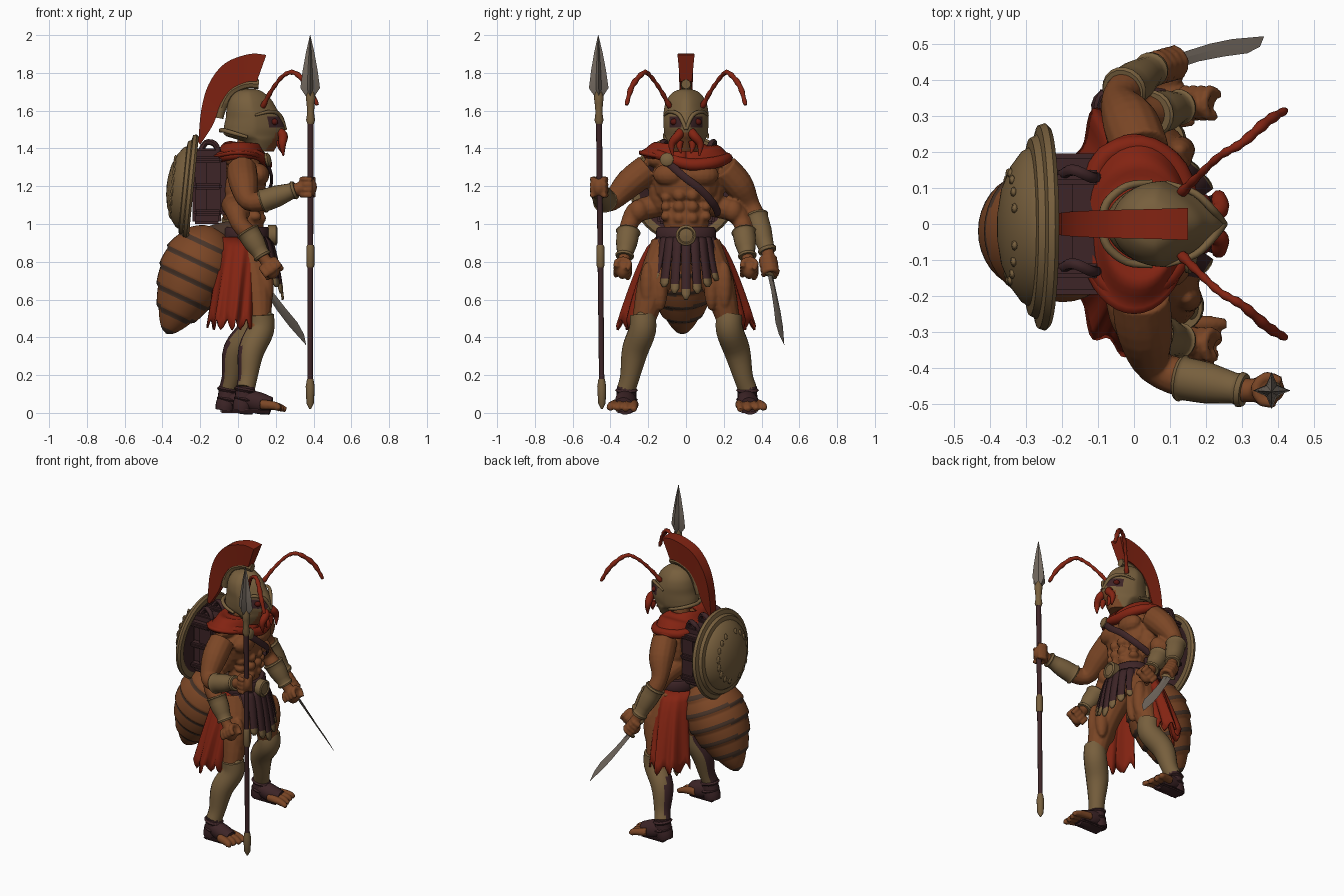
import bpy, bmesh
from math import sin, cos, pi, radians
from mathutils import Vector, Matrix

if bpy.data.objects.get("Cube"):
    bpy.data.objects.remove(bpy.data.objects["Cube"])

def material(name, *rgb):
    m = bpy.data.materials.new(name)
    m.use_nodes = True
    m.diffuse_color = (*rgb, 1)
    bsdf = next(n for n in m.node_tree.nodes if n.type == 'BSDF_PRINCIPLED')
    bsdf.inputs["Base Color"].default_value = (*rgb, 1)
    return m

SKIN, BRONZE = material("tan skin", .2, .062, .019), material("dull bronze", .185, .115, .047)
RED, LEATHER = material("red cloth", .225, .017, .006), material("purple leather", .047, .018, .02)
STEEL, BAND = material("grey steel", .175, .145, .118), material("dark band", .066, .035, .022)
EYE = material("dark red eye", .1, .008, .005)

def done(name, bm, *mats, rule=None, angle=45, thick=0, voxel=0):
    """Turn a bmesh into a finished object."""
    bmesh.ops.recalc_face_normals(bm, faces=bm.faces)
    bm.normal_update()
    for f in bm.faces:
        f.smooth = True
        f.material_index = int(rule(f.calc_center_median(), f.normal)) if rule else 0
    for e in bm.edges:
        e.smooth = e.calc_face_angle(0) < radians(angle)
    me = bpy.data.meshes.new(name)
    bm.to_mesh(me)
    bm.free()
    for m in mats:
        me.materials.append(m)
    ob = bpy.data.objects.new(name, me)
    bpy.context.collection.objects.link(ob)
    if thick:
        ob.modifiers.new("thickness", 'SOLIDIFY').thickness = thick
    if voxel:
        mod = ob.modifiers.new("merge", 'REMESH')
        mod.mode, mod.voxel_size, mod.use_smooth_shade = 'VOXEL', voxel, True

def skin(bm, rings, closed=True):
    """Bridge rows of points; closed rows become capped loops."""
    rows = [[bm.verts.new(p) for p in ring] for ring in rings]
    n = len(rows[0])
    for a, b in zip(rows, rows[1:]):
        for i in range(n if closed else n - 1):
            bm.faces.new((a[i], a[(i + 1) % n], b[(i + 1) % n], b[i]))
    for row in (rows[0], rows[-1]) if closed else ():
        bm.faces.new(row)
    return bm

def spline(pts, n):
    P = [Vector(p) for p in (pts[0], *pts, pts[-1])]
    out = [.5 * (2 * b + (c - a) * t + (2 * a - 5 * b + 4 * c - d) * t * t + (3 * b - a - 3 * c + d) * t ** 3)
           for a, b, c, d in zip(P, P[1:], P[2:], P[3:]) for t in (k / n for k in range(n))]
    return out + [P[-1]]

def tube(bm, pts, sides=14, n=4, flat=1, ref=None):
    """Smooth tube through (x, y, z, radius) points."""
    P = spline(pts, n)
    rings, up = [], ref and Vector(ref)
    for i, p in enumerate(P):
        t = (P[min(i + 1, len(P) - 1)] - P[max(i - 1, 0)]).to_3d().normalized()
        up = up or t.orthogonal()
        up = (up - t * up.dot(t)).normalized()
        rings.append([p.to_3d() + p.w * (up * cos(a) + t.cross(up) * flat * sin(a))
                      for a in (2 * pi * k / sides for k in range(sides))])
    return skin(bm, rings)

def blob(bm, c, r, seg=16):
    bmesh.ops.create_uvsphere(bm, u_segments=seg, v_segments=seg // 2, radius=1,
                              matrix=Matrix.Translation(c) @ Matrix.Diagonal((*r, 1)))

def lathe(bm, prof, base, axis, sides=32, star=1):
    """Spin (radius, height) points about an axis; star pulls in every other side."""
    q = Vector(axis).to_track_quat('Z', 'Y')
    return skin(bm, [[Vector(base) + q @ (Matrix.Rotation(2 * pi * k / sides, 3, 'Z') @ Vector((r * (star if k % 2 else 1), 0, h)))
                      for k in range(sides)] for r, h in prof])

def box(bm, c, size, bevel):
    part = bmesh.ops.create_cube(bm, size=1, matrix=Matrix.Translation(c) @ Matrix.Diagonal((*size, 1)))
    bmesh.ops.bevel(bm, geom=list({e for v in part["verts"] for e in v.link_edges}), offset=bevel, segments=2, affect='EDGES')

new = bmesh.new
# Limb paths; the body faces +x
spear_arm = [(.02, -.2, 1.295, .08), (.03, -.3, 1.215, .078), (.06, -.395, 1.12, .052), (.17, -.435, 1.135, .055),
             (.3, -.46, 1.18, .034), (.36, -.46, 1.2, .036)]
sword_arm = [(.02, .2, 1.295, .08), (-.01, .28, 1.205, .078), (-.04, .34, 1.1, .052), (-.01, .385, 1, .053),
             (.05, .43, .86, .034), (.075, .44, .8, .036)]
legs = {-1: [(.04, -.09, .88, .1), (.095, -.17, .68, .088), (.11, -.23, .47, .06), (.07, -.27, .33, .06), (.04, -.315, .1, .04)],
        1: [(.04, .09, .88, .1), (.075, .17, .68, .088), (.06, .23, .47, .06), (-.01, .27, .33, .06), (-.05, .325, .1, .04)]}
low_arms = [[(-.03, s * .13, 1.1, .06), (-.01, s * .25, 1.07, .06), (.01, s * .3, 1, .047), (.07, s * .31, .93, .048),
             (.13, s * .325, .83, .032), (.16, s * .33, .79, .034)] for s in (1, -1)]
arms = [spear_arm, sword_arm, *low_arms]

# Muscular body, merged into one surface
bm = new()
for c, r in (((.04, 0, 1.22), (.11, .18, .15)), ((.05, 0, 1.03), (.09, .125, .15)), ((.04, 0, .9), (.11, .15, .1))):
    blob(bm, c, r)
tube(bm, [(.02, 0, 1.28, .09), (.05, 0, 1.4, .065), (.08, 0, 1.5, .06)])
for s in (1, -1):
    for c, r in (((.105, .085, 1.26), (.062, .09, .062)), ((0, .135, 1.18), (.07, .065, .13)), ((0, .11, 1.34), (.07, .11, .05))):
        blob(bm, (c[0], s * c[1], c[2]), r)
    for k in range(3):
        blob(bm, (.122 - .004 * k, s * .035, 1.15 - .06 * k), (.035, .034, .032))
        blob(bm, (.09, s * .105, 1.14 - .05 * k), (.035, .03, .026))
    tube(bm, legs[s])
    for dx, dy in ((.05, .035), (.05, -.035), (-.04, 0)):
        blob(bm, (legs[s][1][0] + dx, legs[s][1][1] + dy, .67), (.045, .04, .13))
    fx, fy = legs[s][4][:2]
    for k in range(4):
        y = fy + s * (k - 1.2) * .032
        tube(bm, [(fx + .08, y, .045, .028), (fx + .16, y + s * .008 * k, .036, .023), (fx + .215 - .014 * k, y + s * .012 * k, .016, .015)], 8)
for arm in arms:
    tube(bm, arm)
    blob(bm, Vector(arm[1][:3]) + Vector((.025, 0, 0)), (.052, .052, .06))
# Hands: palm and four fingers curled about a grip
for c, g in (((.375, -.46, 1.195), (0, 0, 1)), ((.085, .44, .775), (.55, .15, -.8)),
             ((.18, .335, .76), (.7, 0, .5)), ((.18, -.335, .76), (.7, 0, .5))):
    c, g = Vector(c), Vector(g).normalized()
    blob(bm, c, (.044, .038, .052))
    u = (Vector((0, 1, 0)) - g * g.y).normalized()
    for k in range(4):
        o = c + g * (k - 1.5) * .028
        tube(bm, [(*(o + .038 * (u * cos(a) + g.cross(u) * sin(a))), .015) for a in (-1, .2, 1.4, 2.6, 3.6)], 8, 2)
done("body", bm, SKIN, voxel=.008)

# Bracers
for name, arm in zip(("spear_arm", "sword_arm", "low_arm_a", "low_arm_b"), arms):
    a, b = Vector(arm[3][:3]), Vector(arm[4][:3])
    cuff = [(-.35, .06), (-.28, .066), (-.2, .06), (.3, .057), (.85, .043), (.95, .05), (1.05, .046)]
    done(name + "_bracer", tube(new(), [(*a.lerp(b, t), r) for t, r in cuff], 18, 2), BRONZE)

for s, tag in ((1, "sword_side"), (-1, "spear_side")):
    # Greave with a raised knee guard
    L = [Vector(p) for p in legs[s]]
    bm = tube(new(), [L[2] + Vector((.012, 0, .05, .008)), L[2] + Vector((.01, 0, -.03, .012)), L[3] + Vector((0, 0, 0, .01)),
                      L[3].lerp(L[4], .6) + Vector((0, 0, 0, .004)), L[4] + Vector((0, 0, .03, .01))], 20)
    blob(bm, L[2].to_3d() + Vector((.05, 0, 0)), (.03, .05, .07))
    done(tag + "_greave", bm, BRONZE, LEATHER, rule=lambda c, n: n.x < -.75)
    # Sandal
    fx, fy = L[4].x, L[4].y
    bm = new()
    box(bm, (fx + .045, fy + s * .008, .01), (.18, .095, .02), .008)
    tube(bm, [(fx - .02, fy, .012, .05), (fx - .015, fy, .04, .054), (fx - .005, fy, .08, .053), (fx, fy, .14, .051)])
    tube(bm, [(fx, fy, .075, .05), (fx + .07, fy + s * .005, .052, .055), (fx + .135, fy + s * .012, .036, .045)], flat=1.1)
    for z in (.07, .12):
        lathe(bm, [(.05, -.012), (.061, 0), (.05, .012)], (fx - .002, fy, z), (.2, 0, 1), 16)
    done(tag + "_sandal", bm, LEATHER)
    # Ragged red skirt panel
    rows = []
    for t in (k / 8 for k in range(9)):
        ring = [(radians(48 + i * 4), 1 + .06 * t * sin(11 * radians(i * 4)), i) for i in range(26)]
        rows.append([(.02 - .05 * t + (.13 + .03 * t) * f * cos(a), s * (.16 + .19 * t ** .65) * f * sin(a),
                      .93 - .46 * t + .03 * t * sin(5 * i)) for a, f, i in ring])
    done(tag + "_skirt", skin(new(), rows, False), RED, thick=.012, angle=70)
    # Jointed antenna, mandible and eye
    path = spline([(.13, s * .085, 1.62, .015), (.18, s * .135, 1.71, .011), (.24, s * .19, 1.785, .011), (.3, s * .225, 1.8, .013),
                   (.37, s * .285, 1.73, .015), (.42, s * .315, 1.63, .01)], 4)
    done(tag + "_antenna", tube(new(), [(*p.to_3d(), p.w * (1.12 if i % 2 else .85)) for i, p in enumerate(path)], 10, 2), RED)
    bm = tube(new(), [(.2, s * .02, 1.5, .022), (.238, s * .04, 1.47, .025), (.235, s * .075, 1.425, .02), (.24, s * .07, 1.36, .004)], 10)
    tube(bm, [(.22, s * .03, 1.44, .018), (.225, s * .035, 1.41, .016), (.235, s * .025, 1.375, .004)], 8)
    done(tag + "_mandible", bm, RED)
    bm = new()
    blob(bm, (.193, s * .061, 1.54), (.02, .022, .018))
    done(tag + "_eye", bm, EYE)
    # Brow ridge and neck guard rim
    bm = tube(new(), [(.09, s * .115, 1.575, .006), (.17, s * .085, 1.595, .01), (.222, s * .035, 1.575, .011), (.25, 0, 1.5, .01)], 10)
    tube(bm, [(.05, s * .115, 1.46, .008), (-.02, s * .105, 1.48, .011), (-.075, s * .06, 1.495, .012), (-.09, 0, 1.495, .012)], 10)
    done(tag + "_helmet_trim", bm, BRONZE)

# Helmet: egg-shaped rings with a pointed front, open at eyes and mouth
levels = [(1.715, .04, .09, .02), (1.7, -.01, .13, .065), (1.66, -.045, .175, .1), (1.61, -.06, .205, .116), (1.56, -.065, .235, .119),
          (1.51, -.075, .25, .118), (1.47, -.07, .24, .112), (1.44, .01, .22, .098), (1.385, .06, .19, .07)]
rings = [[((b + f) / 2 + (f - b) / 2 * cos(a), r * sin(a) * (1 - .35 * max(0, cos(a))), z)
          for a in (2 * pi * k / 64 for k in range(64))] for z, b, f, r in spline(levels, 5)]

def face_part(c, n):
    if c.x > .1 and .026 < abs(c.y) < .09 and 1.512 < c.z < 1.572:
        return 1
    return 2 if c.x > .1 and abs(c.y) < .06 and c.z < 1.485 else 0

done("helmet", skin(new(), rings), BRONZE, LEATHER, SKIN, angle=60, rule=face_part)

# Crest and its holder
outer = spline([(.15, 0, 1.895), (.06, 0, 1.9), (-.07, 0, 1.85), (-.155, 0, 1.74), (-.195, 0, 1.6), (-.21, 0, 1.43)], 4)
inner = spline([(.1, 0, 1.755), (.04, 0, 1.75), (-.04, 0, 1.71), (-.095, 0, 1.63), (-.13, 0, 1.53), (-.2, 0, 1.42)], 4)
rings = []
for i, (o, p) in enumerate(zip(outer, inner)):
    w = Vector((0, .045 - .0008 * i, 0))
    rings.append([o + w, o - w, p - w * .7, p + w * .7])
done("crest", skin(new(), rings), RED)
done("crest_holder", tube(new(), [(.11, 0, 1.74, .026), (.04, 0, 1.74, .026), (-.04, 0, 1.7, .026), (-.085, 0, 1.62, .026),
                                  (-.1, 0, 1.56, .022)], 8), BRONZE)

# Shoulder mantle with folds, rolled edge and clasp
rows = [[(.03 - .03 * t + (.085 + .075 * t) * cos(a), (.085 + .165 * t) * sin(a),
          1.43 - .055 * t * t - .015 * t * sin(a) - .045 * t * cos(a) ** 2 + .01 * sin(9 * t + 3 * sin(a)))
         for a in (2 * pi * i / 40 for i in range(41))] for t in (k / 10 for k in range(11))]
done("mantle", skin(new(), rows, False), RED, thick=.02, angle=80)
done("mantle_roll", tube(new(), [(.13, -.1, 1.35, .026), (.15, .02, 1.315, .032), (.12, .15, 1.325, .032), (.02, .22, 1.35, .026),
     (-.1, .16, 1.35, .03), (-.12, -.08, 1.35, .03), (-.03, -.2, 1.365, .026), (.08, -.16, 1.37, .026), (.13, -.1, 1.35, .026)], 12), RED)
done("clasp", lathe(new(), [(.036, 0), (.036, .012), (.022, .022), (.001, .024)], (.15, -.1, 1.34), (1, -.2, .2), 20), BRONZE)
done("chest_strap", tube(new(), [(.15, -.1, 1.33, .02), (.178, -.01, 1.25, .02), (.165, .08, 1.18, .02), (.11, .15, 1.1, .02),
                                 (.02, .17, 1.05, .02)], 8, flat=.4, ref=(0, .7, 1)), LEATHER)

# Belt, buckle and front strips with bronze tips
rings = [[(.045 + r * cos(a), (r + .035) * sin(a), z) for a in (2 * pi * k / 40 for k in range(40))]
         for z, r in ((.9, .118), (.91, .126), (.975, .122), (.985, .112))]
done("belt", skin(new(), rings), LEATHER)
done("buckle", lathe(new(), [(.054, -.03), (.054, .014), (.042, .02), (.036, .014), (.001, .02)], (.188, 0, .94), (1, 0, 0)), BRONZE)
for i in range(-4, 5):
    a, low, rows = radians(i * 17), .6 + .034 * abs(i), []
    for t in (k / 12 for k in range(13)):
        c = Vector((.045 + (.125 + .075 * t ** .6) * cos(a), (.16 + .055 * t) * sin(a), .93 + (low - .93) * t))
        w = Vector((-sin(a), cos(a), 0)) * (.023 if t < 1 else .008)
        rows.append([c - w, c, c + w])
    done("skirt_strip", skin(new(), rows, False), LEATHER, BRONZE, thick=.014, rule=lambda c, n: c.z < low + .045)

# Banded abdomen and its stalk
base, axis = Vector((-.115, -.02, .98)), Vector((-.26, 0, -.55)).normalized()
prof = [(max(.002, .216 * sin(pi * t ** .8) ** .62 * (1 - .25 * t) + .012 * ((t * 6) % 1 - .5)), .62 * t) for t in (k / 48 for k in range(49))]
done("abdomen", lathe(new(), prof, base, axis, 36), SKIN, BAND, angle=60,
     rule=lambda c, n: ((c - base).dot(axis) / .62 * 6 + .12 * sin(9 * c.y)) % 1 > .72)
done("abdomen_stalk", tube(new(), [(.02, 0, .95, .07), (-.08, 0, .95, .06), (-.17, -.02, .9, .08)]), BAND)

# Pack with bars and strap loops
bm = new()
box(bm, (-.13, 0, 1.2), (.14, .34, .36), .03)
for z in (1.06, 1.2, 1.34):
    box(bm, (-.16, 0, z), (.15, .39, .035), .012)
for y in (-.13, 0, .13):
    box(bm, (-.165, y, 1.2), (.15, .04, .4), .012)
    tube(bm, [(-.1, y, 1.36, .014), (-.12, y, 1.42, .016), (-.17, y + .02, 1.43, .016), (-.21, y, 1.36, .014)], 8)
done("pack", bm, LEATHER)

# Round shield on the back with a low leaf relief
hub, face = Vector((-.265, -.008, 1.19)), Vector((-1, 0, .1)).normalized()
prof = [(.001, .045), (.2, 0), (.24, -.03), (.276, -.03), (.288, -.018), (.282, 0), (.256, .006), (.246, .024), (.22, .028),
        (.21, .045), (.17, .075), (.11, .1), (.05, .111), (.001, .114)]
done("shield", lathe(new(), prof, hub, face, 48), BRONZE, LEATHER, rule=lambda c, n: n.dot(face) < -.3 and (c - hub).length < .25)
bm = new()
for a in (radians(-70 + 20 * k) for k in range(8)):
    for s in (1, -1):
        blob(bm, hub + face * .08 + .15 * (Vector((0, s * cos(a), 0)) + face.cross(Vector((0, -sin(a), 0)))), (.01, .015, .028), 8)
done("shield_leaves", bm, BRONZE)

# Spear
foot, lean = Vector((.382, -.445, .02)), Vector((.003, -.02, 1.97)).normalized()
done("spear_shaft", lathe(new(), [(.014, .1), (.016, 1.55)], foot, lean, 14), LEATHER)
bm = lathe(new(), [(.004, 0), (.02, .03), (.024, .12), (.017, .16)], foot, lean, 12)
lathe(bm, [(.017, .75), (.021, .76), (.021, .86), (.017, .87)], foot, lean, 14)
lathe(bm, [(.017, 1.51), (.024, 1.53), (.018, 1.57), (.022, 1.62), (.026, 1.65), (.014, 1.69)], foot, lean, 14)
done("spear_fittings", bm, BRONZE)
done("spear_head", lathe(new(), [(.012, 1.64), (.052, 1.7), (.04, 1.79), (.022, 1.89), (.001, 1.98)], foot, (0, -.01, 1), 8, .42), STEEL, angle=20)

# Curved sword
root, tip = Vector((.1, .445, .735)), Vector((.36, .52, .36))
d = (tip - root).normalized()
w = Vector((.75, -.7, .4))
w = (w - d * w.dot(d)).normalized()
rings = []
for t, back, edge in ((0, .024, .024), (.25, .026, .02), (.5, .028, .028), (.72, .022, .04), (.88, .01, .03), (1, .001, .001)):
    c, n = root.lerp(tip, t), d.cross(w) * .009 * (1 - t * .9)
    rings.append([c - w * back, c + n, c + w * edge, c - n])
done("sword_blade", skin(new(), rings), STEEL, angle=20)
done("sword_grip", lathe(new(), [(.014, -.1), (.016, -.05), (.014, .01)], root, d, 12), LEATHER)
bm = tube(new(), [(*(root + w * k), r) for k, r in ((-.045, .012), (0, .018), (.045, .012))], 10)
blob(bm, root - d * .105, (.022, .022, .022), 12)
done("sword_guard", bm, BRONZE)
